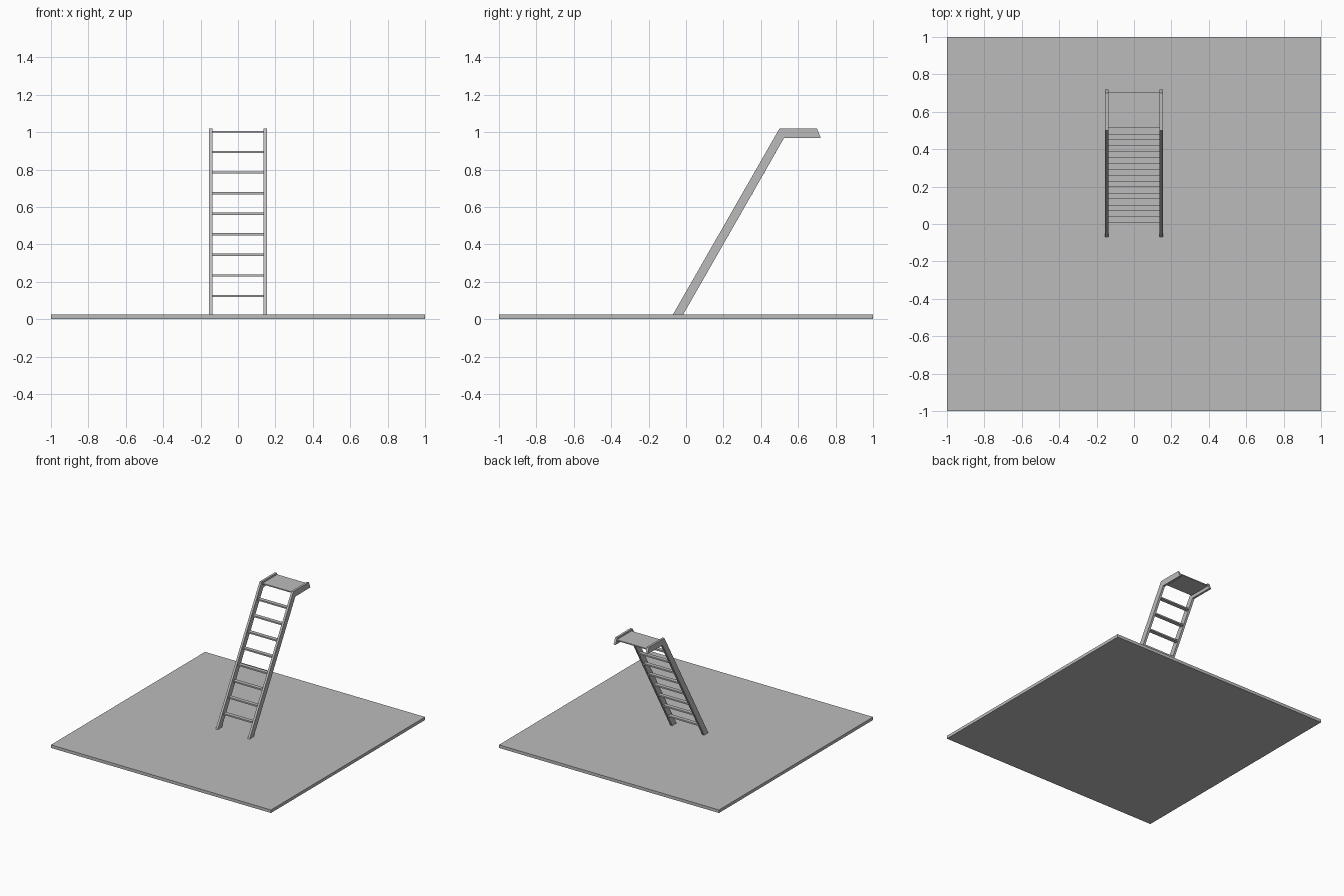
import bpy
import bmesh
from mathutils import Matrix, Vector

cube = bpy.data.objects.get("Cube")
if cube:
    bpy.data.objects.remove(cube, do_unlink=True)

# Single flat grey
grey = bpy.data.materials.new("plain_grey")
grey.use_nodes = True
colour = (0.5, 0.5, 0.5, 1)
grey.diffuse_color = colour
grey.node_tree.nodes["Principled BSDF"].inputs["Base Color"].default_value = colour


def add_object(name, bm):
    mesh = bpy.data.meshes.new(name)
    bmesh.ops.recalc_face_normals(bm, faces=bm.faces)
    bm.to_mesh(mesh)
    bm.free()
    mesh.materials.append(grey)
    obj = bpy.data.objects.new(name, mesh)
    bpy.context.collection.objects.link(obj)


def box(name, low, high):
    low, high = Vector(low), Vector(high)
    bm = bmesh.new()
    place = Matrix.Translation((low + high) / 2) @ Matrix.Diagonal((high - low).to_4d())
    place[3][3] = 1
    bmesh.ops.create_cube(bm, size=1, matrix=place)
    add_object(name, bm)


def side_rail(name, x, width):
    # Side outline (y, z): sloped stringer bending into a level arm
    outline = [(-0.07, BASE_TOP), (-0.015, BASE_TOP), (0.525, 0.97),
               (0.72, 0.97), (0.70, 1.02), (0.50, 1.02)]
    bm = bmesh.new()
    face = bm.faces.new([bm.verts.new((x, y, z)) for y, z in outline])
    moved = bmesh.ops.extrude_face_region(bm, geom=[face])["geom"]
    verts = [v for v in moved if isinstance(v, bmesh.types.BMVert)]
    bmesh.ops.translate(bm, verts=verts, vec=(width, 0, 0))
    add_object(name, bm)


BASE_TOP = 0.025
INNER, RAIL = 0.136, 0.018

# Ground slab
box("base_slab", (-1, -1, 0), (1, 1, BASE_TOP))

# Side rails
side_rail("left_rail", INNER, RAIL)
side_rail("right_rail", -INNER, -RAIL)

# Evenly spaced treads
for i in range(8):
    y, z = 0.007 + 0.0633 * i, 0.124 + 0.11 * i
    box(f"tread_{i + 1}", (-INNER, y, z - 0.006), (INNER, y + 0.032, z + 0.006))

# Top platform
box("platform", (-INNER, 0.513, 0.997), (INNER, 0.703, 1.006))
